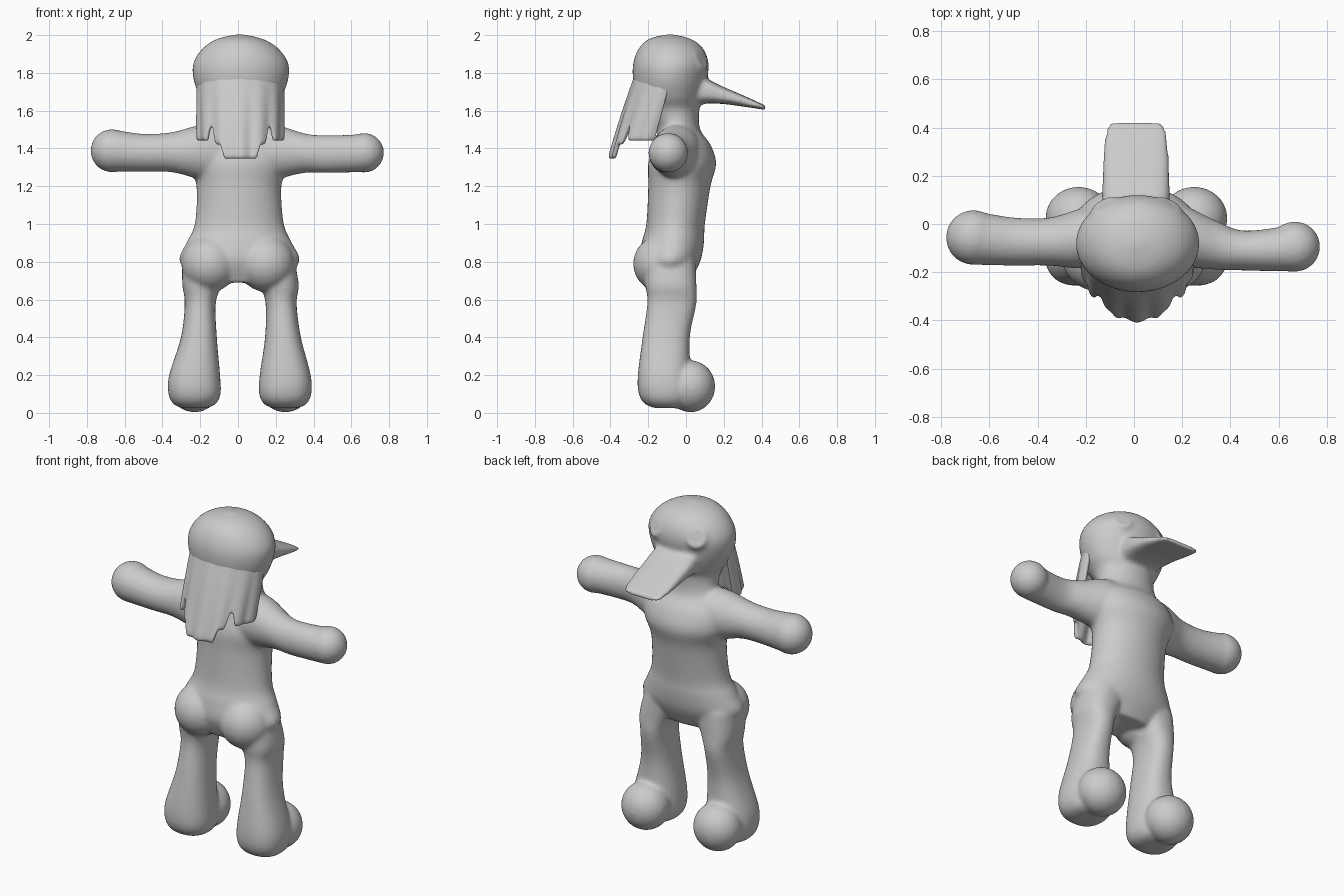
import bpy, bmesh, math
from mathutils import Vector, Matrix

if "Cube" in bpy.data.objects:
    bpy.data.objects.remove(bpy.data.objects["Cube"])

grey = bpy.data.materials.new("plain grey")
grey.diffuse_color = (0.6, 0.6, 0.6, 1)
grey.use_nodes = True
grey.node_tree.nodes["Principled BSDF"].inputs["Base Color"].default_value = grey.diffuse_color


def smooth_path(stations, steps=5):
    """Catmull-Rom interpolation of tuples."""
    pts = [stations[0]] + stations + [stations[-1]]
    out = []
    for i in range(1, len(pts) - 2):
        a, b, c, d = pts[i - 1:i + 3]
        for k in range(steps):
            t = k / steps
            out.append([0.5 * (2 * q + (r - p) * t + (2 * p - 5 * q + 4 * r - s) * t * t
                        + (3 * q - p - 3 * r + s) * t ** 3) for p, q, r, s in zip(a, b, c, d)])
    return out + [list(stations[-1])]


def loft(bm, axis, stations, power=2.0, n=40):
    """Closed loft: (position, centre 1, centre 2, radius 1, radius 2) along an axis."""
    rings = []
    for p, c1, c2, r1, r2 in smooth_path(stations):
        ring = []
        for i in range(n):
            a = 2 * math.pi * i / n
            u, w = math.cos(a), math.sin(a)
            u = c1 + r1 * math.copysign(abs(u) ** (2 / power), u)
            w = c2 + r2 * math.copysign(abs(w) ** (2 / power), w)
            co = {"x": (p, u, w), "y": (u, p, w), "z": (u, w, p)}[axis]
            ring.append(bm.verts.new(co))
        rings.append(ring)
    for r, s in zip(rings, rings[1:]):
        for i in range(n):
            bm.faces.new((r[i], r[(i + 1) % n], s[(i + 1) % n], s[i]))
    bm.faces.new(rings[0])
    bm.faces.new(rings[-1])


def ball(bm, centre, radii):
    m = Matrix.Translation(centre) @ Matrix.Diagonal((*radii, 1))
    bmesh.ops.create_uvsphere(bm, u_segments=32, v_segments=20, radius=1, matrix=m)


def finish(bm, name):
    bmesh.ops.recalc_face_normals(bm, faces=bm.faces[:])
    me = bpy.data.meshes.new(name)
    bm.to_mesh(me)
    bm.free()
    me.materials.append(grey)
    for f in me.polygons:
        f.use_smooth = True
    ob = bpy.data.objects.new(name, me)
    bpy.context.collection.objects.link(ob)
    return ob


bm = bmesh.new()

# torso, neck and head
loft(bm, "z", [
    (0.69, .01, -.09, .22, .11), (0.8, .008, -.085, .318, .16), (0.9, .006, -.07, .28, .165),
    (1.0, .007, -.055, .236, .155), (1.2, .005, -.035, .225, .165), (1.32, .005, -.02, .26, .18),
    (1.42, .01, -.02, .25, .15), (1.5, .012, -.04, .185, .115), (1.6, .013, -.07, .175, .14),
    (1.67, .015, -.085, .215, .175), (1.76, .015, -.085, .25, .195), (1.85, .015, -.08, .252, .2),
    (1.93, .013, -.08, .2, .17), (1.98, .01, -.085, .12, .11), (2.003, .01, -.085, .02, .02)])

# legs, feet and seat
for s, hip, knee, foot in ((-1, -.2, -.207, -.23), (1, .228, .238, .25)):
    loft(bm, "z", [
        (.82, s * .165, -.09, .13, .14), (.68, hip * .95, -.08, .105, .135),
        (.58, hip, -.075, .082, .13), (.4, knee, -.105, .095, .125),
        (.2, foot, -.115, .135, .14), (.1, foot, -.11, .138, .14),
        (.045, foot, -.105, .11, .11), (.025, foot, -.1, .06, .06)], power=2.4)
    ball(bm, (foot, .025, .14), (.138, .13, .137))
    ball(bm, (s * .15, -.13, .79), (.15, .15, .15))

# arms and hands
loft(bm, "x", [(-.1, -.04, 1.37, .13, .16), (-.22, -.06, 1.38, .125, .14),
               (-.35, -.073, 1.38, .1, .106), (-.5, -.073, 1.377, .1, .1),
               (-.66, -.058, 1.388, .112, .112)])
ball(bm, (-.667, -.056, 1.388), (.114, .114, .114))
loft(bm, "x", [(.1, -.04, 1.37, .13, .16), (.22, -.055, 1.38, .125, .14),
               (.35, -.09, 1.375, .1, .105), (.45, -.11, 1.37, .083, .1),
               (.6, -.105, 1.373, .092, .1), (.67, -.095, 1.377, .102, .104)])
ball(bm, (.668, -.094, 1.377), (.105, .105, .105))

# bill
loft(bm, "y", [(-.02, .008, 1.71, .13, .1), (.1, .008, 1.705, .14, .068),
               (.2, .008, 1.68, .138, .045), (.3, .008, 1.652, .135, .03),
               (.39, .008, 1.625, .125, .016), (.422, .008, 1.615, .105, .011)], power=3.2)

# eyes: raised ring with a small pupil bump
for s in (-1, 1):
    centre = Vector((.01 + s * .13, .07, 1.865))
    turn = Vector((s * .4, .8, .4)).to_track_quat("Z", "Y").to_matrix()
    n, k = 28, 12
    grid = []
    for i in range(n):
        a = 2 * math.pi * i / n
        row = []
        for j in range(k):
            b = 2 * math.pi * j / k
            r = .045 + .018 * math.cos(b)
            row.append(bm.verts.new(centre + turn @ Vector(
                (r * math.cos(a), r * math.sin(a), .018 * math.sin(b)))))
        grid.append(row)
    for i in range(n):
        for j in range(k):
            i2, j2 = (i + 1) % n, (j + 1) % k
            bm.faces.new((grid[i][j], grid[i2][j], grid[i2][j2], grid[i][j2]))
    ball(bm, centre + turn @ Vector((0, 0, -.003)), (.022, .022, .022))

# blend everything into one soft body
body = finish(bm, "body")
remesh = body.modifiers.new("blend", "REMESH")
remesh.mode = "VOXEL"
remesh.voxel_size = 0.011
remesh.use_smooth_shade = True
soft = body.modifiers.new("soften", "SMOOTH")
soft.factor = 0.5
soft.iterations = 10

# hair: flared sheet behind the head with uneven locks
bm = bmesh.new()
cols, rows, top, low = 56, 12, 1.80, 1.345
grid = []
for i in range(cols + 1):
    u = -1 + 2 * i / cols
    a = math.radians(95) * u
    w = abs(u)
    end = low if w < .28 else 1.42 if w < .42 else 1.51 if w < .52 else 1.44
    col = []
    for j in range(rows + 1):
        z = top + (end - top) * j / rows
        v = (top - z) / (top - low)
        ripple = (.008 * math.cos(u * 22) - .004) * v - .02 * (1 - v) ** 2
        pinch = 1 - .08 * v
        col.append(bm.verts.new((.013 + (.237 + ripple) * pinch * math.sin(a),
                                 -.085 - (.19 + ripple) * math.cos(a) - .125 * v, z)))
    grid.append(col)
for c, d in zip(grid, grid[1:]):
    for j in range(rows):
        bm.faces.new((c[j], d[j], d[j + 1], c[j + 1]))
hair = finish(bm, "hair")
solid = hair.modifiers.new("thickness", "SOLIDIFY")
solid.thickness = 0.024
solid.offset = 0
sub = hair.modifiers.new("round", "SUBSURF")
sub.levels = sub.render_levels = 1
